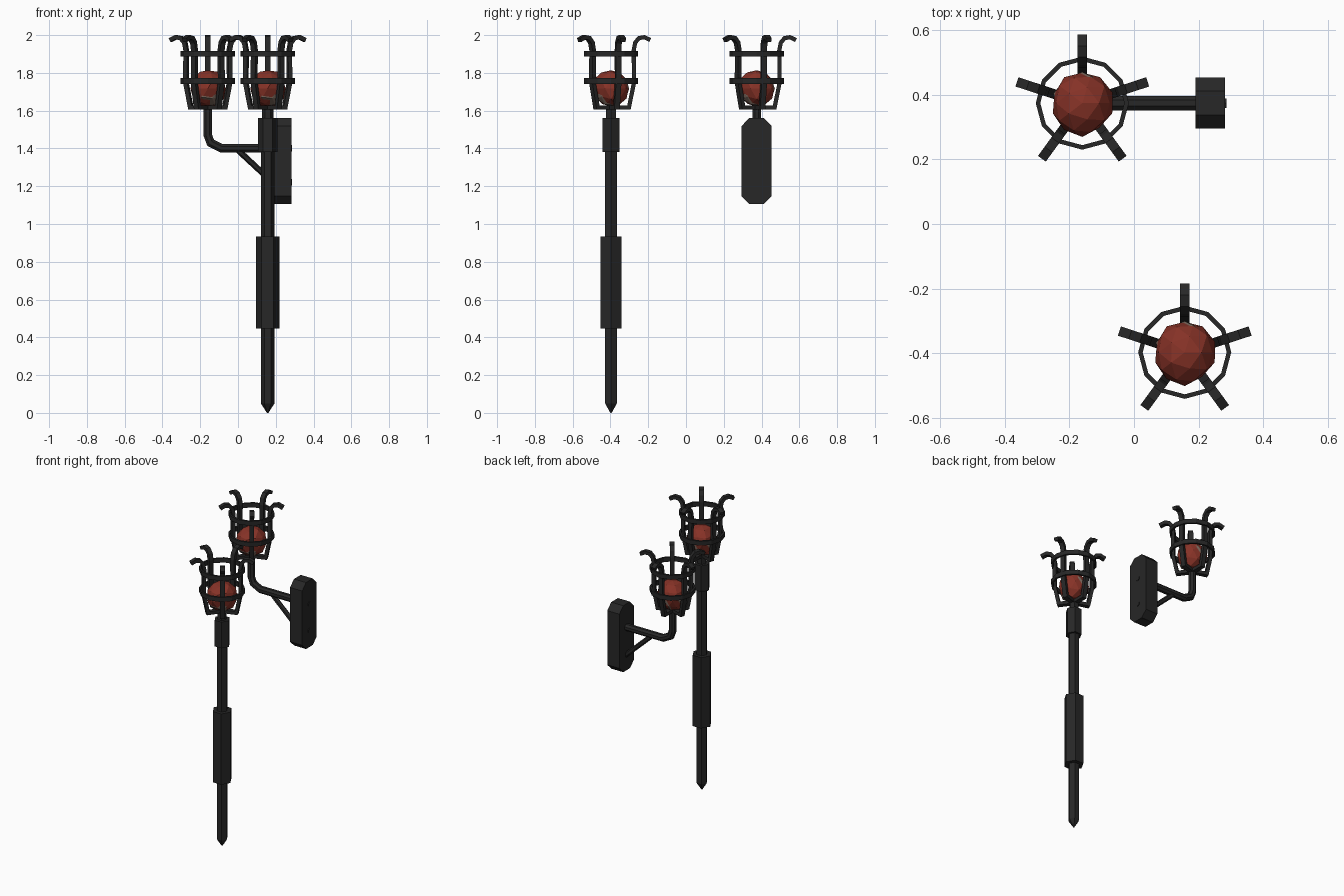
import bpy, bmesh, math, random
from mathutils import Vector, Matrix

if "Cube" in bpy.data.objects:
    bpy.data.objects.remove(bpy.data.objects["Cube"])


def material(name, rgb):
    m = bpy.data.materials.new(name)
    m.diffuse_color = (*rgb, 1)
    m.use_nodes = True
    m.node_tree.nodes["Principled BSDF"].inputs["Base Color"].default_value = m.diffuse_color
    return m


IRON = material("black iron", (0.02, 0.02, 0.02))
RED = material("ember red", (0.24, 0.032, 0.02))
ASH = material("ash grey", (0.2, 0.14, 0.11))


def finish(bm, name, mats, loc=(0, 0, 0)):
    bmesh.ops.recalc_face_normals(bm, faces=bm.faces)
    me = bpy.data.meshes.new(name)
    bm.to_mesh(me)
    bm.free()
    for m in mats:
        me.materials.append(m)
    ob = bpy.data.objects.new(name, me)
    ob.location = loc
    bpy.context.collection.objects.link(ob)
    return ob


def skin(bm, rings, closed=False):
    """Join equal-sized rings of points into a tube."""
    vs = [[bm.verts.new(p) for p in r] for r in rings]
    n = len(vs[0])
    pairs = list(zip(vs, vs[1:])) + ([(vs[-1], vs[0])] if closed else [])
    for a, b in pairs:
        for i in range(n):
            j = (i + 1) % n
            bm.faces.new((a[i], a[j], b[j], b[i]))
    if not closed:
        bm.faces.new(vs[0])
        bm.faces.new(vs[-1])


def lathe(name, profile, loc, sides=6):
    bm = bmesh.new()
    skin(bm, [[(r * math.cos(math.tau * i / sides), r * math.sin(math.tau * i / sides), z)
               for i in range(sides)] for r, z in profile])
    return finish(bm, name, [IRON], loc)


def sweep_xz(bm, path, section, turn=0):
    """Sweep a (side, normal) section along an x-z path, then turn about z."""
    pts = [Vector((x, 0, z)) for x, z in path]
    rot = Matrix.Rotation(turn, 3, 'Z')
    dirs = [(b - a).normalized() for a, b in zip(pts, pts[1:])]
    rings = []
    for i, p in enumerate(pts):
        d0, d1 = dirs[max(i - 1, 0)], dirs[min(i, len(dirs) - 1)]
        t = (d0 + d1).normalized()
        nrm = Vector((-t.z, 0, t.x)) / max(t.dot(d0), 0.5)
        rings.append([rot @ (p + Vector((0, s, 0)) + nrm * n) for s, n in section])
    skin(bm, rings)


def circle(r, sides=8):
    return [(r * math.cos(math.tau * (i + .5) / sides), r * math.sin(math.tau * (i + .5) / sides))
            for i in range(sides)]


def hoop(bm, r, z, h, t):
    rings = []
    for i in range(12):
        c, s = math.cos(math.tau * i / 12), math.sin(math.tau * i / 12)
        rings.append([(q * c, q * s, w) for q, w in
                      ((r, z - h / 2), (r, z + h / 2), (r - t, z + h / 2), (r - t, z - h / 2))])
    skin(bm, rings, closed=True)


def lump(name, loc, scale, seed, mat):
    random.seed(seed)
    bm = bmesh.new()
    bmesh.ops.create_icosphere(bm, subdivisions=2, radius=1)
    for v in bm.verts:
        v.co *= random.uniform(0.93, 1.06)
        v.co = Vector([a * b for a, b in zip(v.co, scale)])
    return finish(bm, name, [mat], loc)


def fire_basket(prefix, x, y):
    # five curled uprights joined under the coal
    path = [(0, 1.617), (0.095, 1.617), (0.122, 1.75), (0.12, 1.92), (0.128, 1.96),
            (0.148, 1.984), (0.176, 1.989), (0.208, 1.974)]
    w, t = 0.015, 0.011
    bm = bmesh.new()
    for k in range(5):
        sweep_xz(bm, path, [(-w, -t), (w, -t), (w, t), (-w, t)], math.pi / 2 + k * math.tau / 5)
    finish(bm, prefix + "_basket_bars", [IRON], (x, y, 0))
    # two hoops
    bm = bmesh.new()
    for z in (1.757, 1.902):
        hoop(bm, 0.144, z, 0.03, 0.014)
    finish(bm, prefix + "_basket_hoops", [IRON], (x, y, 0))
    # glowing coal with ash showing through
    lump(prefix + "_coal", (x, y, 1.717), (0.095, 0.1, 0.1), 4, RED)
    lump(prefix + "_coal_ash", (x, y, 1.715), (0.09, 0.095, 0.094), 11, ASH)


# standing torch
SX, SY = 0.157, -0.397
fire_basket("standing", SX, SY)
lathe("torch_shaft", [(0.004, 0), (0.036, 0.05), (0.036, 1.4)], (SX, SY, 0))
lathe("torch_grip", [(0.063, 0.447), (0.063, 0.934)], (SX, SY, 0))
lathe("torch_collar", [(0.051, 1.38), (0.051, 1.56)], (SX, SY, 0))
lathe("torch_neck", [(0.03, 1.55), (0.03, 1.615)], (SX, SY, 0))

# wall torch
WX, WY = -0.16, 0.374
fire_basket("wall", WX, WY)
bm = bmesh.new()
sweep_xz(bm, [(WX, 1.62), (WX, 1.47), (-0.145, 1.43), (-0.09, 1.402), (0.2, 1.402)], circle(0.024))
finish(bm, "wall_arm", [IRON], (0, WY, 0))
bm = bmesh.new()
sweep_xz(bm, [(-0.01, 1.4), (0.2, 1.205)], circle(0.016, 6))
finish(bm, "wall_brace", [IRON], (0, WY, 0))

# wall plate with cut corners
hw, c, z0, z1 = 0.079, 0.042, 1.105, 1.562
outline = [(-hw, z0 + c), (-hw + c, z0), (hw - c, z0), (hw, z0 + c),
           (hw, z1 - c), (hw - c, z1), (-hw + c, z1), (-hw, z1 - c)]
bm = bmesh.new()
skin(bm, [[(x, y, z) for y, z in outline] for x in (0.19, 0.282)])
finish(bm, "wall_plate", [IRON], (0, WY, 0))

# bolt ends on the back of the plate
bm = bmesh.new()
for z in (1.22, 1.402):
    sweep_xz(bm, [(0.27, z), (0.286, z)], circle(0.017, 6))
finish(bm, "plate_bolts", [IRON], (0, WY, 0))
